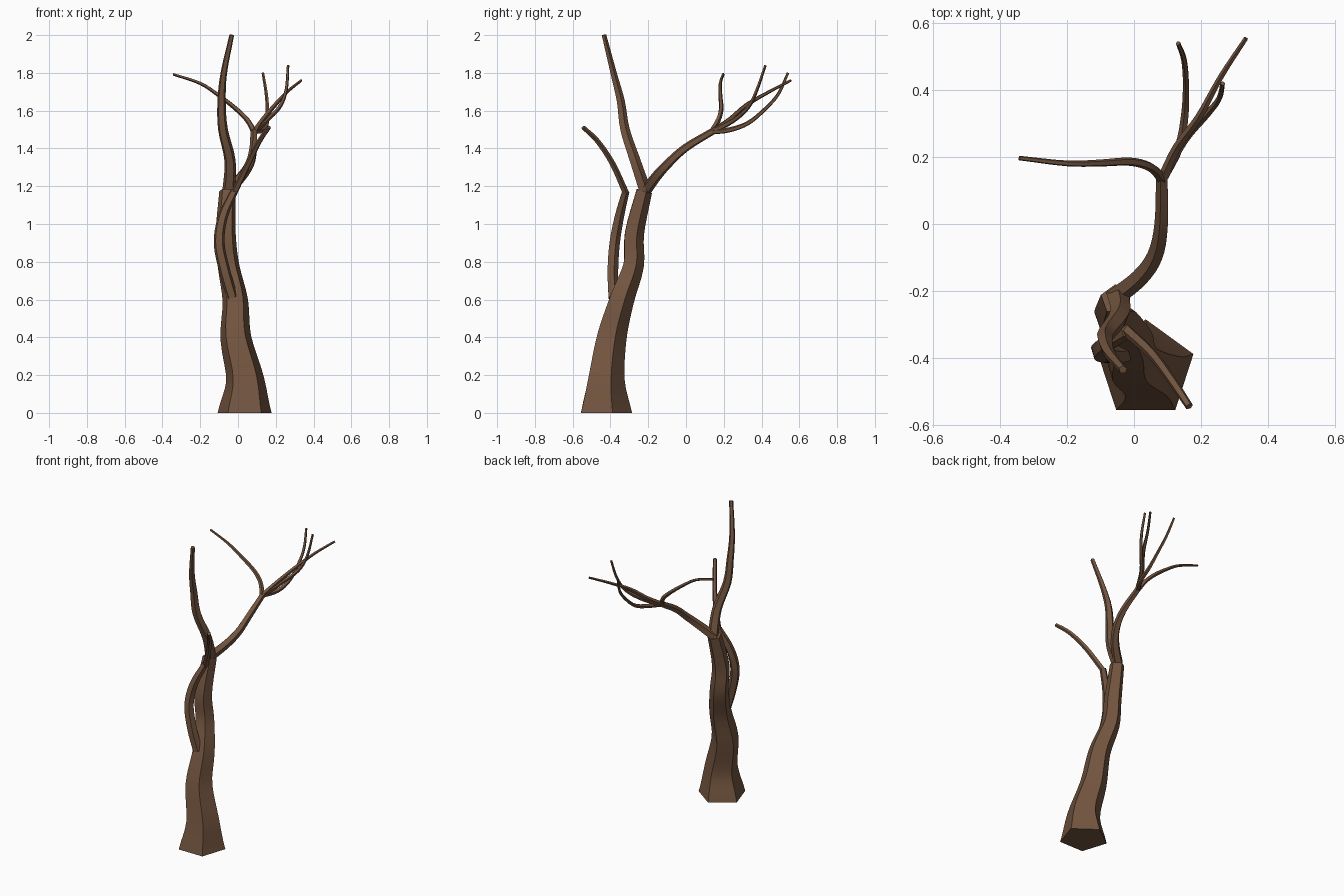
import bpy, math
from mathutils import Vector, Quaternion

if "Cube" in bpy.data.objects:
    bpy.data.objects.remove(bpy.data.objects["Cube"])

bark = bpy.data.materials.new("bark")
bark.diffuse_color = (0.17, 0.09, 0.05, 1)
bark.use_nodes = True
bark.node_tree.nodes["Principled BSDF"].inputs["Base Color"].default_value = bark.diffuse_color
SIDES = 5
STEPS = 4


def spline(pts):
    # Catmull-Rom through (x, y, z, radius) points
    p = [Vector(q) for q in pts]
    p = [2 * p[0] - p[1]] + p + [2 * p[-1] - p[-2]]
    out = []
    for i in range(1, len(p) - 2):
        a, b, c, d = p[i - 1:i + 3]
        for k in range(STEPS):
            t = k / STEPS
            out.append(0.5 * (2 * b + (c - a) * t + (2 * a - 5 * b + 4 * c - d) * t * t
                              + (3 * b - a - 3 * c + d) * t ** 3))
    return out + [p[-2]]


def limb(name, pts, flat_start=False):
    # five-sided tapering tube swept along the path
    path = spline(pts)
    centres = [q.to_3d() for q in path]
    n = len(path)
    rot = Quaternion()
    last = Vector((0, 0, 1))
    verts, faces = [], []
    for i, q in enumerate(path):
        tan = (centres[min(i + 1, n - 1)] - centres[max(i - 1, 0)]).normalized()
        if i == 0 and flat_start:
            tan = Vector((0, 0, 1))
        rot = last.rotation_difference(tan) @ rot
        last = tan
        for k in range(SIDES):
            a = math.pi / 2 + math.tau * k / SIDES
            verts.append(centres[i] + rot @ Vector((math.cos(a), math.sin(a), 0)) * q[3])
    for i in range(n - 1):
        for k in range(SIDES):
            j = (k + 1) % SIDES
            faces.append((i * SIDES + k, i * SIDES + j, (i + 1) * SIDES + j, (i + 1) * SIDES + k))
    faces.append(tuple(reversed(range(SIDES))))
    faces.append(tuple(range((n - 1) * SIDES, n * SIDES)))
    me = bpy.data.meshes.new(name)
    me.from_pydata(verts, [], faces)
    me.materials.append(bark)
    ob = bpy.data.objects.new(name, me)
    bpy.context.collection.objects.link(ob)
    bpy.ops.object.select_all(action='DESELECT')
    ob.select_set(True)
    bpy.context.view_layer.objects.active = ob
    bpy.ops.object.shade_smooth_by_angle(angle=math.radians(40))


# Trunk
limb("trunk", [(.035, -.435, 0, .15), (.037, -.43, .18, .106), (-.012, -.40, .4, .086),
               (-.015, -.345, .6, .071), (-.05, -.283, .78, .06), (-.065, -.278, .95, .056),
               (-.055, -.225, 1.175, .046)], True)

# Low front bough and its thin twig
limb("low_bough", [(-.03, -.385, .61, .031), (-.07, -.39, .75, .031), (-.10, -.38, .9, .030),
                   (-.08, -.355, 1.04, .027), (-.02, -.32, 1.175, .021)])
limb("low_twig", [(-.02, -.32, 1.165, .018), (.055, -.39, 1.32, .016),
                  (.115, -.47, 1.44, .014), (.165, -.545, 1.512, .012)])

# Upright leader
limb("leader", [(-.05, -.215, 1.165, .035), (-.042, -.27, 1.33, .031), (-.08, -.325, 1.5, .027),
                (-.087, -.347, 1.65, .023), (-.075, -.385, 1.8, .018), (-.033, -.435, 2.0, .013)])

# Rear bough
limb("rear_bough", [(-.055, -.215, 1.175, .031), (.02, -.155, 1.255, .028), (.065, -.09, 1.325, .025),
                    (.083, .0, 1.405, .022), (.085, .14, 1.49, .019)])

# Twigs fanning out from the rear bough's end
tip = (.085, .135, 1.488, .016)
limb("left_twig", [tip, (.05, .17, 1.55, .014), (-.01, .186, 1.61, .013), (-.1, .182, 1.68, .011),
                   (-.2, .181, 1.745, .009), (-.343, .197, 1.793, .007)])
limb("long_twig", [tip, (.13, .23, 1.552, .014), (.195, .32, 1.63, .012),
                   (.26, .44, 1.70, .009), (.335, .555, 1.76, .007)])
limb("upper_twig", [tip, (.15, .25, 1.548, .013), (.22, .33, 1.62, .011),
                    (.255, .375, 1.71, .009), (.265, .42, 1.84, .007)])
limb("rear_twig", [tip, (.135, .23, 1.498, .014), (.153, .33, 1.535, .012), (.156, .42, 1.61, .010),
                   (.15, .49, 1.69, .009), (.132, .54, 1.80, .007)])
